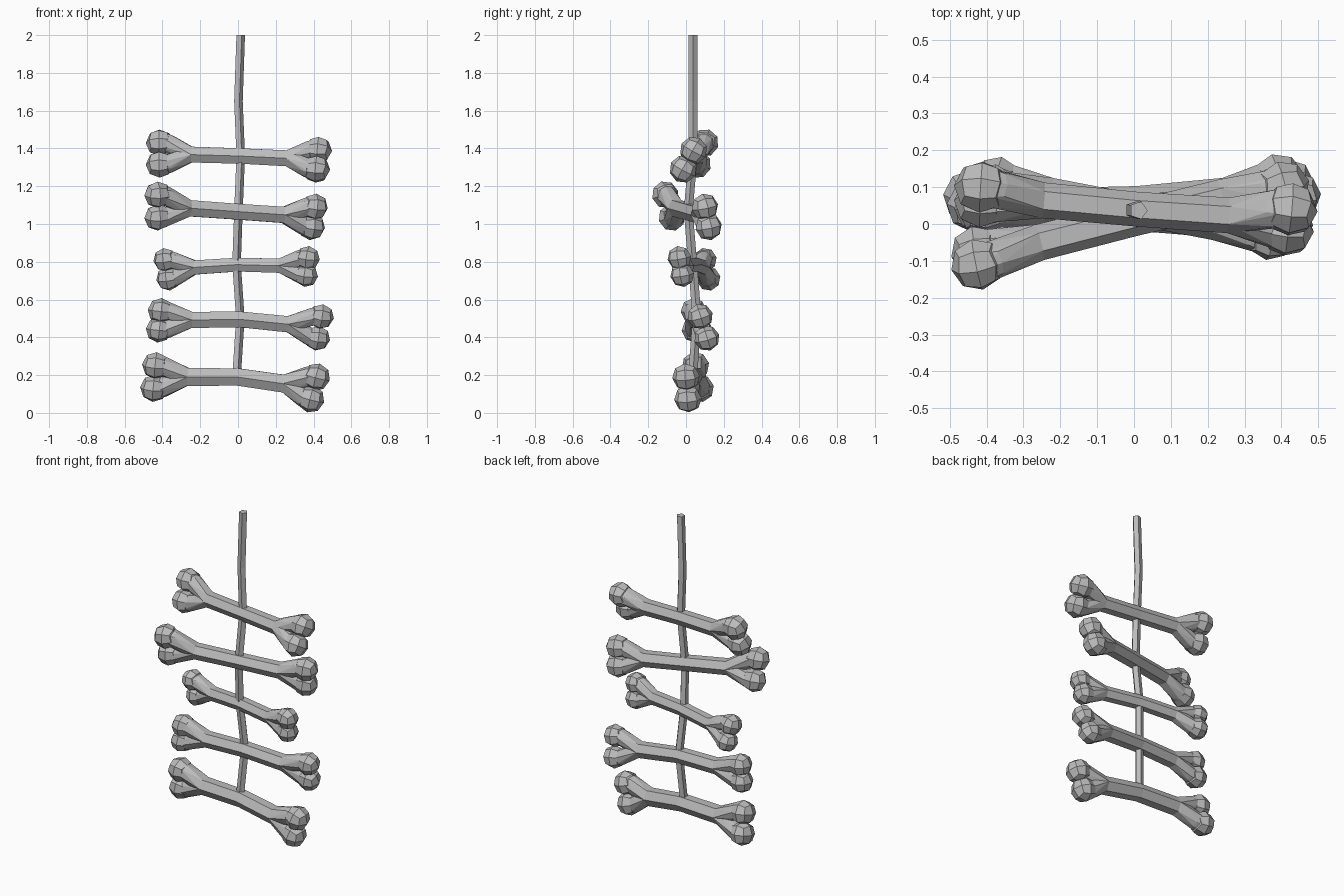
import bpy, bmesh, math
from mathutils import Vector, Matrix

cube = bpy.data.objects.get("Cube")
if cube:
    bpy.data.objects.remove(cube, do_unlink=True)

GREY = (0.5, 0.5, 0.5, 1)
bone_grey = bpy.data.materials.new("bone_grey")
bone_grey.use_nodes = True
bone_grey.diffuse_color = GREY
bone_grey.node_tree.nodes["Principled BSDF"].inputs["Base Color"].default_value = GREY


def finish(bm, name):
    bmesh.ops.recalc_face_normals(bm, faces=bm.faces[:])
    mesh = bpy.data.meshes.new(name)
    bm.to_mesh(mesh)
    bm.free()
    mesh.materials.append(bone_grey)
    obj = bpy.data.objects.new(name, mesh)
    bpy.context.collection.objects.link(obj)


def ring(center, side, up, radius, sides):
    """Points of a polygon around a center."""
    angles = [2 * math.pi * i / sides for i in range(sides)]
    return [center + (side * math.cos(a) + up * math.sin(a)) * radius for a in angles]


def loft(bm, rings):
    """Closed tube through a list of rings."""
    loops = [[bm.verts.new(p) for p in r] for r in rings]
    n = len(loops[0])
    for a, b in zip(loops, loops[1:]):
        for i in range(n):
            bm.faces.new((a[i], a[(i + 1) % n], b[(i + 1) % n], b[i]))
    bm.faces.new(loops[0])
    bm.faces.new(loops[-1])


def knob_points(center, axes, radius):
    """Grid points of a rounded cube with one cut each way."""
    steps = (-1, 0, 1)
    return {(x, y, z): center + axes @ (Vector((x, y, z)).normalized() * radius)
            for x in steps for y in steps for z in steps if x or y or z}


def knob(bm, center, axes, radius):
    """Rounded cube with four quads per side."""
    verts = {k: bm.verts.new(p) for k, p in knob_points(center, axes, radius).items()}
    for axis in range(3):
        for sign in (-1, 1):
            for u in (-1, 0):
                for v in (-1, 0):
                    quad = []
                    for corner in ([u, v], [u + 1, v], [u + 1, v + 1], [u, v + 1]):
                        corner.insert(axis, sign)
                        quad.append(verts[tuple(corner)])
                    bm.faces.new(quad)


def hull(bm, points):
    """Convex skin around the points."""
    verts = [bm.verts.new(p) for p in points]
    bmesh.ops.convex_hull(bm, input=verts)


def bone(name, middle, shaft_radius, knob_radius, right_end, left_end):
    """Each end is an upper and a lower knob center."""
    bm = bmesh.new()
    middle = Vector(middle)
    ends = [[Vector(p) for p in end] for end in (right_end, left_end)]
    tips = [(u + l) / 2 for u, l in ends]
    along = (tips[1] - tips[0]).normalized()
    side = Vector((0, 0, 1)).cross(along).normalized()
    up = along.cross(side)
    shaft = [ring(middle, side, up, shaft_radius, 6)]
    for index, ((upper, lower), tip) in enumerate(zip(ends, tips)):
        neck = ring(middle.lerp(tip, 0.6), side, up, shaft_radius * 1.03, 6)
        shaft.insert(0 if index == 0 else len(shaft), neck)
        # Knob frame: along the bone, across, and through both knobs
        top = (upper - lower).normalized()
        across = top.cross(along).normalized()
        axes = Matrix((across.cross(top), across, top)).transposed()
        inward = (middle - tip).normalized() * knob_radius * 0.45
        for center in (upper, lower):
            hull(bm, neck + list(knob_points(center + inward, axes, knob_radius * 0.78).values()))
            knob(bm, center, axes, knob_radius * 1.02)
    loft(bm, shaft)
    loose = [v for v in bm.verts if not v.link_faces]
    bmesh.ops.delete(bm, geom=loose, context="VERTS")
    finish(bm, name)


# Five bones, from the top down
bone("top_bone", (0.01, 0.04, 1.36), 0.047, 0.072,
     ((-0.415, 0.10, 1.43), (-0.415, 0.06, 1.315)),
     ((0.425, 0.04, 1.39), (0.415, -0.015, 1.29)))
bone("second_bone", (0, 0.015, 1.065), 0.048, 0.071,
     ((-0.425, -0.11, 1.155), (-0.425, -0.075, 1.035)),
     ((0.405, 0.10, 1.09), (0.39, 0.12, 0.985)))
bone("third_bone", (0, 0.04, 0.785), 0.042, 0.063,
     ((-0.385, 0.10, 0.81), (-0.37, 0.12, 0.71)),
     ((0.37, -0.035, 0.82), (0.36, -0.02, 0.73)))
bone("fourth_bone", (0.01, 0.055, 0.495), 0.048, 0.067,
     ((-0.41, 0.04, 0.54), (-0.42, 0.045, 0.44)),
     ((0.44, 0.075, 0.51), (0.42, 0.11, 0.395)))
bone("bottom_bone", (0, 0.035, 0.19), 0.053, 0.072,
     ((-0.435, 0.05, 0.25), (-0.445, 0.075, 0.13)),
     ((0.415, 0, 0.19), (0.385, 0.01, 0.074)))

# Five-sided cord threaded through the bones
path = [(-0.01, 0.035, 0.19), (0.01, 0.058, 0.5), (-0.01, 0.035, 0.79),
        (0, 0.012, 1.07), (0.012, 0.037, 1.36), (0, 0.038, 1.65), (0.012, 0.037, 2)]
bm = bmesh.new()
loft(bm, [ring(Vector(p), Vector((1, 0, 0)), Vector((0, 1, 0)), 0.025, 5) for p in path])
finish(bm, "cord")
